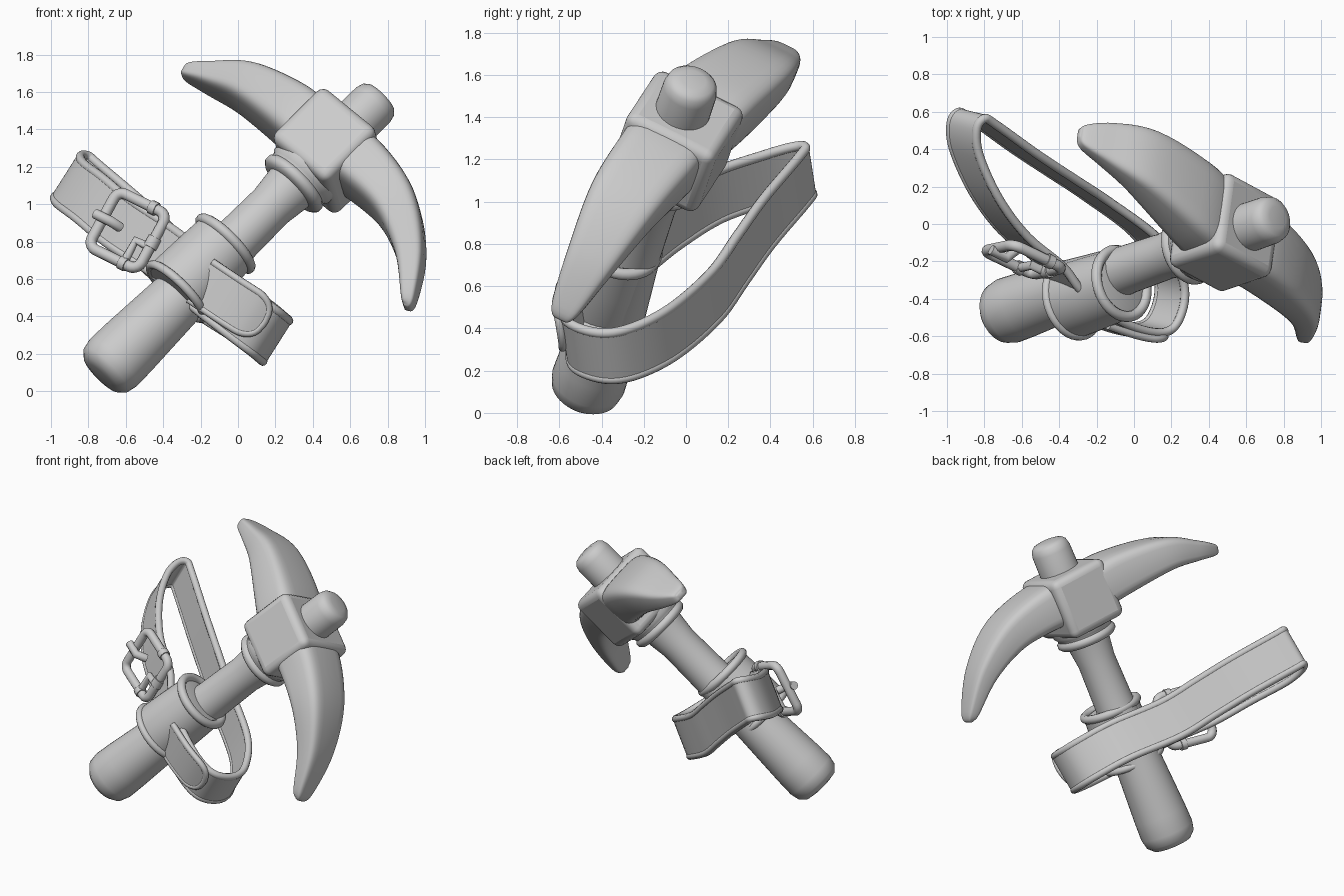
import bpy, bmesh, math
from mathutils import Vector, Matrix

cube = bpy.data.objects.get("Cube")
if cube:
    bpy.data.objects.remove(cube)

mat = bpy.data.materials.new("clay grey")
mat.use_nodes = True
GREY = (0.6, 0.6, 0.6, 1)
mat.diffuse_color = GREY
mat.node_tree.nodes["Principled BSDF"].inputs["Base Color"].default_value = GREY

# Handle axis, blade span and face normal of the tool
BASE = Vector((-0.72, -0.48, 0.1))
AXIS = Vector((0.69, 0.239, 0.685)).normalized()
SPAN = Vector((0.7, -0.39, -0.6))
SPAN = (SPAN - AXIS * SPAN.dot(AXIS)).normalized()
FACE = SPAN.cross(AXIS)
HEAD = BASE + AXIS * 1.746


def finish(obj, angle=50):
    if not obj.data.materials:
        obj.data.materials.append(mat)
    bpy.ops.object.select_all(action="DESELECT")
    obj.select_set(True)
    bpy.context.view_layer.objects.active = obj
    bpy.ops.object.shade_smooth_by_angle(angle=math.radians(angle))
    return obj


def loft(name, rings, closed=False, angle=50):
    """Skin a row of equal rings, capped unless closed."""
    bm = bmesh.new()
    rows = [[bm.verts.new(v) for v in ring] for ring in rings]
    pairs = list(zip(rows, rows[1:]))
    if closed:
        pairs.append((rows[-1], rows[0]))
    else:
        bm.faces.new(rows[0])
        bm.faces.new(rows[-1])
    for a, b in pairs:
        for i in range(len(a)):
            j = (i + 1) % len(a)
            bm.faces.new((a[i], a[j], b[j], b[i]))
    bmesh.ops.recalc_face_normals(bm, faces=bm.faces)
    mesh = bpy.data.meshes.new(name)
    bm.to_mesh(mesh)
    bm.free()
    obj = bpy.data.objects.new(name, mesh)
    bpy.context.collection.objects.link(obj)
    return finish(obj, angle)


def smooth_path(points, steps, closed=False):
    """Catmull-Rom resampling of points of any dimension."""
    pts = [Vector(p) for p in points]
    n = len(pts)
    out = []
    for i in range(n if closed else n - 1):
        a, b, c, d = [pts[k % n] if closed else pts[min(max(k, 0), n - 1)]
                      for k in range(i - 1, i + 3)]
        for s in range(steps):
            t = s / steps
            out.append(b + (c - a) * t / 2 + (a * 2 - b * 5 + c * 4 - d) * t * t / 2
                       + (b * 3 - a - c * 3 + d) * t ** 3 / 2)
    return out if closed else out + [pts[-1]]


def axis_ring(r, t, shift=0, sides=40):
    """Circle about the handle axis, optionally shifted to the front."""
    centre = BASE + AXIS * t + FACE * shift
    return [centre + (SPAN * math.cos(a) + FACE * math.sin(a)) * r
            for a in (math.tau * k / sides for k in range(sides))]


def lathe(name, profile, shift=0):
    return loft(name, [axis_ring(r, t, shift) for r, t in profile])


def tube(name, points, radius, closed=False):
    curve = bpy.data.curves.new(name, "CURVE")
    curve.dimensions = "3D"
    curve.bevel_depth = radius
    curve.bevel_resolution = 3
    curve.use_fill_caps = True
    spline = curve.splines.new("POLY")
    spline.points.add(len(points) - 1)
    for sp, p in zip(spline.points, points):
        sp.co = (*p, 1)
    spline.use_cyclic_u = closed
    obj = bpy.data.objects.new(name, curve)
    bpy.context.collection.objects.link(obj)
    bpy.ops.object.select_all(action="DESELECT")
    obj.select_set(True)
    bpy.context.view_layer.objects.active = obj
    bpy.ops.object.convert(target="MESH")
    return finish(bpy.context.object)


# Handle, neck collar and end knob
lathe("handle", [(0.08, -0.025), (0.13, -0.015), (0.165, 0.02), (0.178, 0.08), (0.175, 0.2),
                 (0.155, 0.6), (0.13, 1.0), (0.125, 1.3), (0.14, 1.42), (0.16, 1.6)])
lathe("neck_collar", [(0.13, 1.44), (0.18, 1.445), (0.2, 1.465), (0.2, 1.49), (0.185, 1.505),
                      (0.19, 1.52), (0.205, 1.54), (0.2, 1.6)])
lathe("end_knob", [(0.132, 1.88), (0.13, 2.09), (0.12, 2.13), (0.1, 2.15), (0.06, 2.16)])

# Head block with rounded edges
bpy.ops.mesh.primitive_cube_add(size=1)
block = bpy.context.object
block.name = "head_block"
frame = Matrix((SPAN, FACE, AXIS)).transposed().to_4x4()
block.matrix_world = (Matrix.Translation(HEAD - FACE * 0.02) @ frame
                      @ Matrix.Diagonal((0.42, 0.47, 0.41, 1)))
bpy.ops.object.transform_apply(location=True, rotation=True, scale=True)
bevel = block.modifiers.new("soft_edges", "BEVEL")
bevel.width = 0.05
bevel.segments = 4
finish(block)


# Horn-shaped blades: span, axis and face offsets, then thickness and breadth
def blade(name, stations):
    path = smooth_path(stations, 6)
    rings = []
    for i, s in enumerate(path):
        a, b = path[max(i - 1, 0)], path[min(i + 1, len(path) - 1)]
        flow = (SPAN * (b[0] - a[0]) + AXIS * (b[1] - a[1])).normalized()
        up = FACE.cross(flow)
        centre = HEAD + SPAN * s[0] + AXIS * s[1] + FACE * s[2]
        ring = []
        for k in range(32):
            c, n = math.cos(math.tau * k / 32), math.sin(math.tau * k / 32)
            c, n = (math.copysign(abs(v) ** 0.45, v) for v in (c, n))
            ring.append(centre + up * c * s[3] / 2 + FACE * n * s[4] / 2)
        rings.append(ring)
    loft(name, rings)


blade("upper_blade", [(-0.1, 0.01, -0.03, 0.3, 0.42), (-0.3, 0.035, -0.07, 0.3, 0.43),
                      (-0.63, 0.02, -0.15, 0.23, 0.36), (-0.85, -0.055, -0.19, 0.14, 0.24),
                      (-0.98, -0.11, -0.2, 0.08, 0.13), (-1.01, -0.12, -0.21, 0.03, 0.05)])
blade("lower_blade", [(0.05, 0.01, 0, 0.3, 0.4), (0.22, 0.035, 0, 0.3, 0.4),
                      (0.52, -0.015, 0.03, 0.24, 0.35), (0.78, -0.165, 0.04, 0.16, 0.25),
                      (0.97, -0.37, 0.05, 0.08, 0.14), (1.0, -0.42, 0.05, 0.03, 0.06)])

# Leather sleeve bulging to the front of the handle, with rolled rims
BULGE = 0.075
lathe("sleeve", [(0.14, 0.57), (0.2, 0.57), (0.203, 0.62), (0.198, 0.78), (0.19, 0.95), (0.14, 0.965)],
      BULGE)
tube("lower_sleeve_rim", axis_ring(0.198, 0.585, BULGE), 0.024, True)
tube("upper_sleeve_rim", axis_ring(0.183, 0.96, BULGE), 0.029, True)

# Strap loop
WIDE = Vector((0.53, -0.13, 0.835)).normalized()
HALF = 0.13


def band(name, path, half, thick, closed):
    rings, n = [], len(path)
    for i, p in enumerate(path):
        if closed:
            flow = path[(i + 1) % n] - path[i - 1]
        else:
            flow = path[min(i + 1, n - 1)] - path[max(i - 1, 0)]
        out = flow.cross(WIDE).normalized() * thick / 2
        w = WIDE * half(i / (n - 1))
        rings.append([p + w + out, p + w - out, p - w - out, p - w + out])
    return loft(name, rings, closed, 40)


loop = smooth_path([(-0.81, 0.55, 1.1), (-0.58, 0.385, 0.905), (-0.39, 0.26, 0.73), (-0.2, 0.135, 0.555),
                    (0.06, -0.06, 0.385), (0.18, -0.25, 0.29), (0.2, -0.4, 0.27), (0.14, -0.54, 0.32),
                    (0.02, -0.56, 0.41), (-0.16, -0.49, 0.55), (-0.34, -0.35, 0.7),
                    (-0.45, -0.21, 0.78), (-0.64, -0.05, 0.905), (-0.79, 0.15, 1.03),
                    (-0.895, 0.38, 1.11), (-0.91, 0.52, 1.15), (-0.87, 0.58, 1.15)], 6, True)
band("strap", loop, lambda f: HALF, 0.035, True)
for label, side in (("upper", 1), ("lower", -1)):
    tube(label + "_strap_rim", [p + WIDE * HALF * side for p in loop], 0.024, True)

# Strap tail with a rounded tip
tail = smooth_path([(-0.2, -0.53, 0.59), (-0.05, -0.58, 0.49), (0.06, -0.6, 0.42), (0.14, -0.59, 0.37)], 8)


def taper(f):
    return 0.12 * math.sqrt(max(1 - max(0, (f - 0.6) / 0.4) ** 2, 0.01))


band("strap_tail", tail, taper, 0.03, False)
last = len(tail) - 1
edge = [p + WIDE * taper(i / last) for i, p in enumerate(tail)]
edge += [p - WIDE * taper(i / last) for i, p in reversed(list(enumerate(tail)))]
tube("strap_tail_rim", edge, 0.02)

# Buckle frame, centre bar, prong and rollers
TALL = Vector((0.47, 0.1, 0.86)).normalized()
ALONG = Vector((0.8, -0.4, -0.45))
ALONG = (ALONG - TALL * ALONG.dot(TALL)).normalized()
OUT = TALL.cross(ALONG).normalized()
OUT *= -math.copysign(1, OUT.y)
CENTRE = Vector((-0.59, -0.19, 0.86))


def on_buckle(u, v, h=0):
    return CENTRE + ALONG * u + TALL * v + OUT * h


outline = []
for q, (sx, sy) in enumerate(((1, 1), (-1, 1), (-1, -1), (1, -1))):
    for k in range(6):
        a = math.pi / 2 * (q + k / 5)
        outline.append(on_buckle(sx * 0.11 + 0.05 * math.cos(a), sy * 0.12 + 0.05 * math.sin(a)))
tube("buckle_frame", outline, 0.03, True)
tube("buckle_prong", [on_buckle(-0.06, 0, -0.03), on_buckle(-0.1, 0, 0.035),
                      on_buckle(-0.2, 0, 0.03)], 0.027)
tube("buckle_bar", [on_buckle(0.07, -0.17), on_buckle(0.07, -0.03), on_buckle(0.16, -0.03)], 0.025)
for label, u, v, du, dv in (("right", 0.16, 0, 0, 0.03), ("top", 0.07, 0.17, 0.02, 0),
                            ("bottom", 0.07, -0.17, 0.02, 0)):
    tube(label + "_buckle_roller", [on_buckle(u - du, v - dv), on_buckle(u + du, v + dv)], 0.038)
